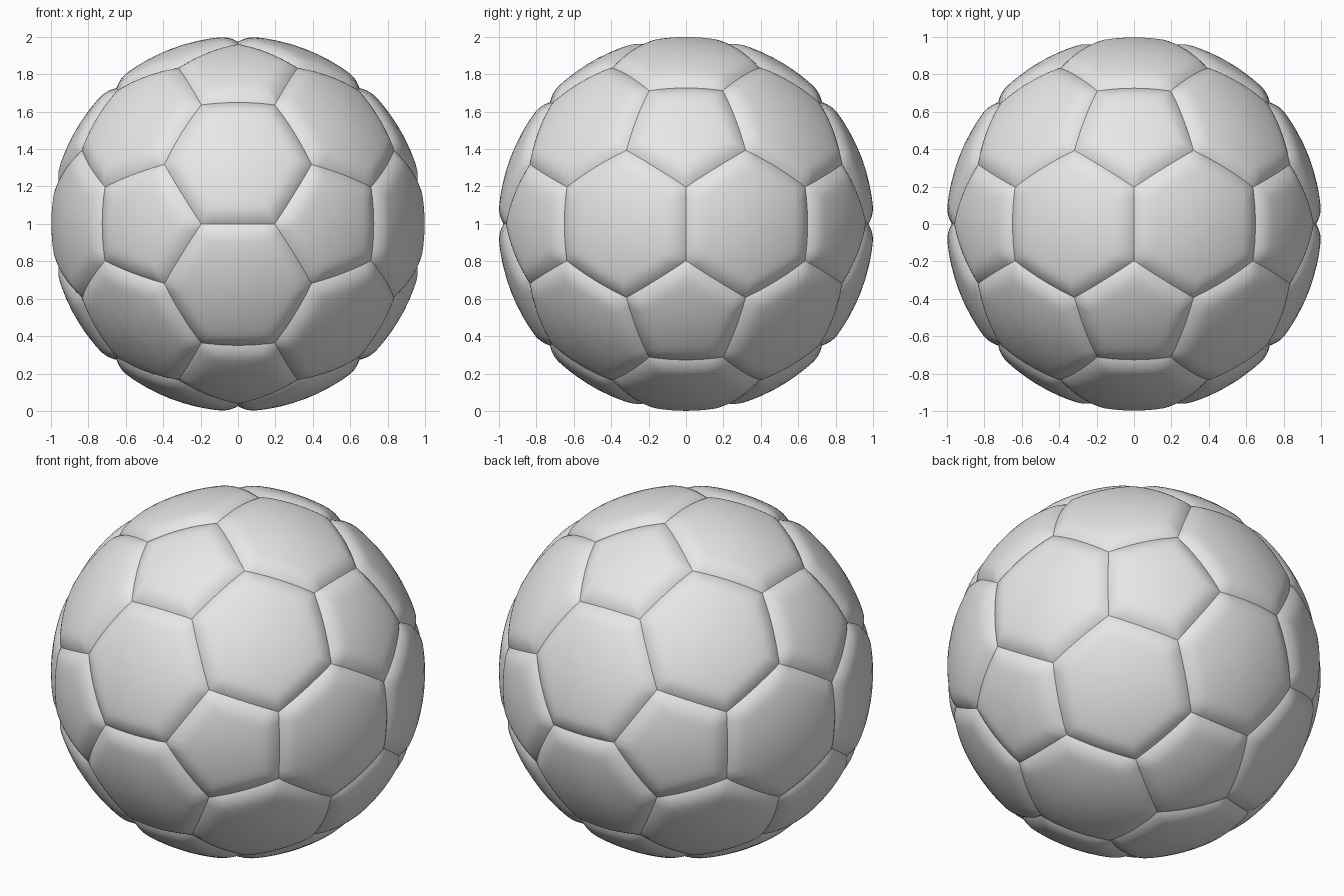
import bpy
import bmesh
from math import atan2
from itertools import combinations
from mathutils import Vector

cube = bpy.data.objects.get("Cube")
if cube:
    bpy.data.objects.remove(cube, do_unlink=True)

RADIUS = 1.002       # outer radius of the puffed panels
SEAM_DEPTH = 0.028   # how far the seams sink
SEAM_WIDTH = 0.10    # width of the rounded shoulder beside a seam
STEPS = 8            # divisions along each panel edge
RINGS = [0.2, 0.4, 0.55, 0.66, 0.74, 0.8, 0.85, 0.9, 0.94, 0.97, 1.0]


def panel_layout():
    """Panel centres and corner points of a truncated icosahedron."""
    phi = (1 + 5 ** 0.5) / 2
    tips = []
    for a in (-1, 1):
        for b in (-phi, phi):
            tips += [Vector((a, b, 0)), Vector((0, a, b)), Vector((b, 0, a))]

    def near(p, q):
        return (p - q).length < 2.1

    corners = []
    for p, q in combinations(tips, 2):
        if near(p, q):
            corners += [p.lerp(q, 1 / 3), q.lerp(p, 1 / 3)]
    size = corners[0].length
    corners = [c / size for c in corners]
    normals = [t.normalized() for t in tips]
    normals += [(p + q + r).normalized() for p, q, r in combinations(tips, 3)
                if near(p, q) and near(q, r) and near(p, r)]
    return normals, corners


def panel_outline(normal, corners):
    """Corners lying on one panel, in order around its centre."""
    top = max(c.dot(normal) for c in corners)
    ring = [c for c in corners if c.dot(normal) > top - 0.001]
    u = (ring[0] - normal * top).normalized()
    v = normal.cross(u)
    return sorted(ring, key=lambda c: atan2(c.dot(v), c.dot(u)))


def surface(point, seam_distance):
    """Push a point out to the puffed surface, sinking near the seam."""
    t = max(0, 1 - seam_distance / SEAM_WIDTH)
    return point.normalized() * (RADIUS - SEAM_DEPTH * t * t)


def add_panel(bm, outline):
    centre = sum(outline, Vector()) / len(outline)
    apothem = ((outline[0] + outline[1]) / 2 - centre).length
    rim = []
    for a, b in zip(outline, outline[1:] + outline[:1]):
        rim += [a.lerp(b, i / STEPS) for i in range(STEPS)]
    hub = bm.verts.new(surface(centre, apothem))
    inner = None
    for f in RINGS:
        ring = [bm.verts.new(surface(centre.lerp(p, f), (1 - f) * apothem))
                for p in rim]
        for i in range(len(ring)):
            j = (i + 1) % len(ring)
            if inner:
                bm.faces.new((inner[i], ring[i], ring[j], inner[j]))
            else:
                bm.faces.new((hub, ring[i], ring[j]))
        inner = ring


# Stitch the twelve pentagons and twenty hexagons into one ball
bm = bmesh.new()
normals, corners = panel_layout()
for n in normals:
    add_panel(bm, panel_outline(n, corners))
bmesh.ops.remove_doubles(bm, verts=bm.verts, dist=0.0005)
bmesh.ops.recalc_face_normals(bm, faces=bm.faces)
mesh = bpy.data.meshes.new("stitched_ball")
bm.to_mesh(mesh)
bm.free()
ball = bpy.data.objects.new("stitched_ball", mesh)
ball.location.z = 1
bpy.context.collection.objects.link(ball)

# Plain light grey leather
grey = bpy.data.materials.new("light_grey")
grey.use_nodes = True
colour = (0.8, 0.8, 0.8, 1)
grey.diffuse_color = colour
grey.node_tree.nodes["Principled BSDF"].inputs["Base Color"].default_value = colour
mesh.materials.append(grey)

# Smooth panels with crisp seams
bpy.ops.object.select_all(action='DESELECT')
ball.select_set(True)
bpy.context.view_layer.objects.active = ball
bpy.ops.object.shade_smooth_by_angle(angle=0.7)
